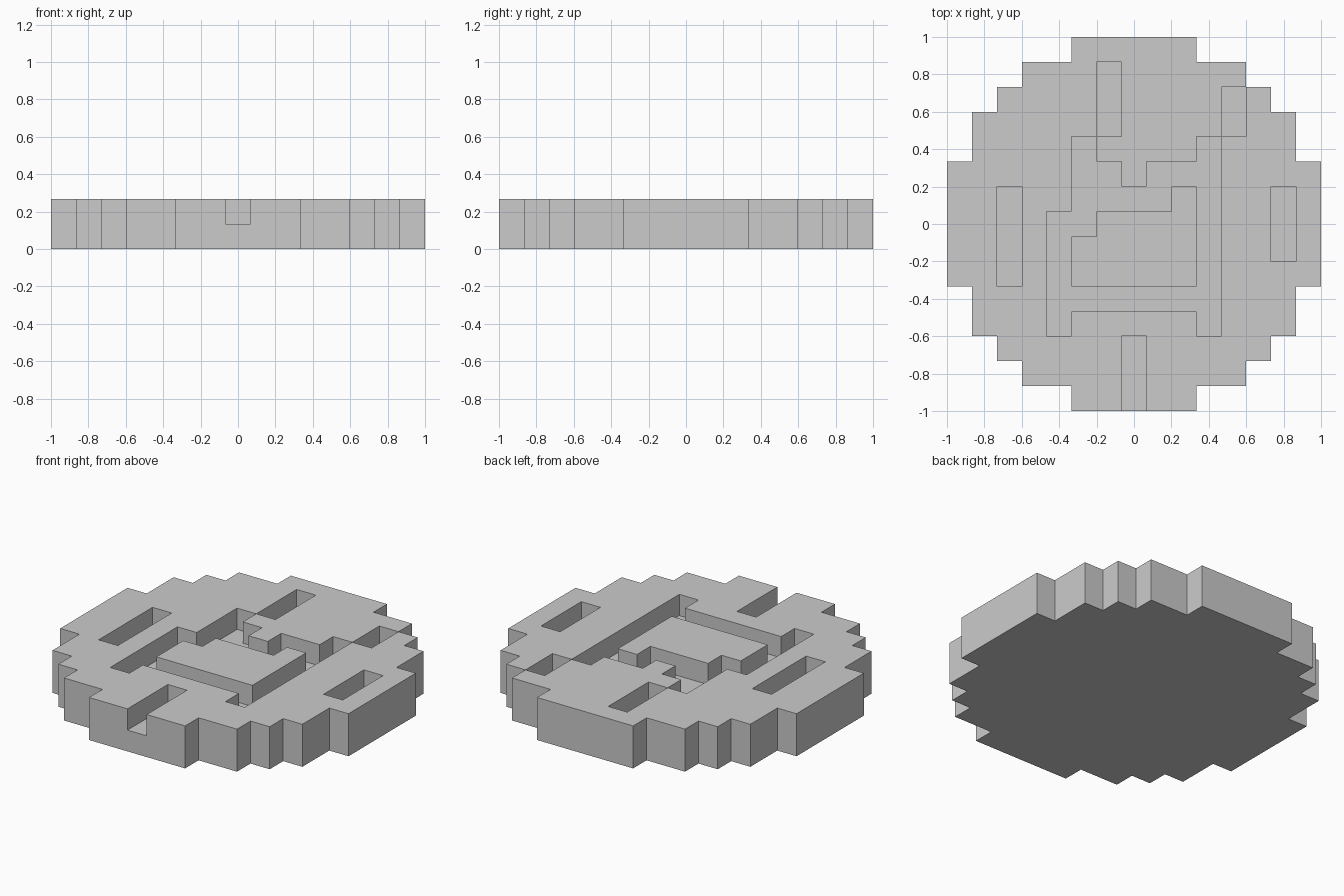
import bpy, bmesh

if "Cube" in bpy.data.objects:
    bpy.data.objects.remove(bpy.data.objects["Cube"])

C = 2 / 15      # one block of the 15 x 15 block grid
N = 7           # blocks run from -N to N

# Half width (in blocks) of the stepped round outline for each |row|
HALF_WIDTH = [7, 7, 7, 6, 6, 5, 4, 2]

# One-block-deep carvings: (first column, last column, first row, last row)
CARVINGS = [
    # winding channel around the central island
    (3, 3, -4, 3), (-3, -3, -4, 0), (-2, -2, 0, 3),
    (-2, 1, 1, 1), (-2, -1, 2, 2), (1, 2, 2, 2), (-2, 2, -3, -3),
    # separate straight slots
    (-5, -5, -2, 1), (6, 6, -1, 1), (0, 0, -7, -5),
    (-1, -1, 4, 6), (4, 4, 4, 5),
]


def height(i, j):
    """Number of stacked blocks at a column and row."""
    if abs(j) > N or abs(i) > HALF_WIDTH[abs(j)]:
        return 0
    carved = any(a <= i <= b and c <= j <= d for a, b, c, d in CARVINGS)
    return 1 if carved else 2


bm = bmesh.new()


def quad(points):
    bm.faces.new([bm.verts.new((x * C, y * C, z * C)) for x, y, z in points])


for i in range(-N, N + 1):
    for j in range(-N, N + 1):
        h = height(i, j)
        if h == 0:
            continue
        ring = [(i - .5, j - .5), (i + .5, j - .5), (i + .5, j + .5), (i - .5, j + .5)]
        # top and underside
        quad([(x, y, h) for x, y in ring])
        quad([(x, y, 0) for x, y in reversed(ring)])
        # walls down to any lower neighbour
        for k, (di, dj) in enumerate([(0, -1), (1, 0), (0, 1), (-1, 0)]):
            a, b = ring[k], ring[(k + 1) % 4]
            for z in range(height(i + di, j + dj), h):
                quad([(*a, z), (*b, z), (*b, z + 1), (*a, z + 1)])

bmesh.ops.remove_doubles(bm, verts=bm.verts, dist=1e-4)

mesh = bpy.data.meshes.new("carved_disc")
bm.to_mesh(mesh)
bm.free()

grey = bpy.data.materials.new("light_grey")
grey.diffuse_color = (0.6, 0.6, 0.6, 1)
grey.use_nodes = True
grey.node_tree.nodes["Principled BSDF"].inputs["Base Color"].default_value = grey.diffuse_color
mesh.materials.append(grey)

disc = bpy.data.objects.new("carved_disc", mesh)
bpy.context.collection.objects.link(disc)
